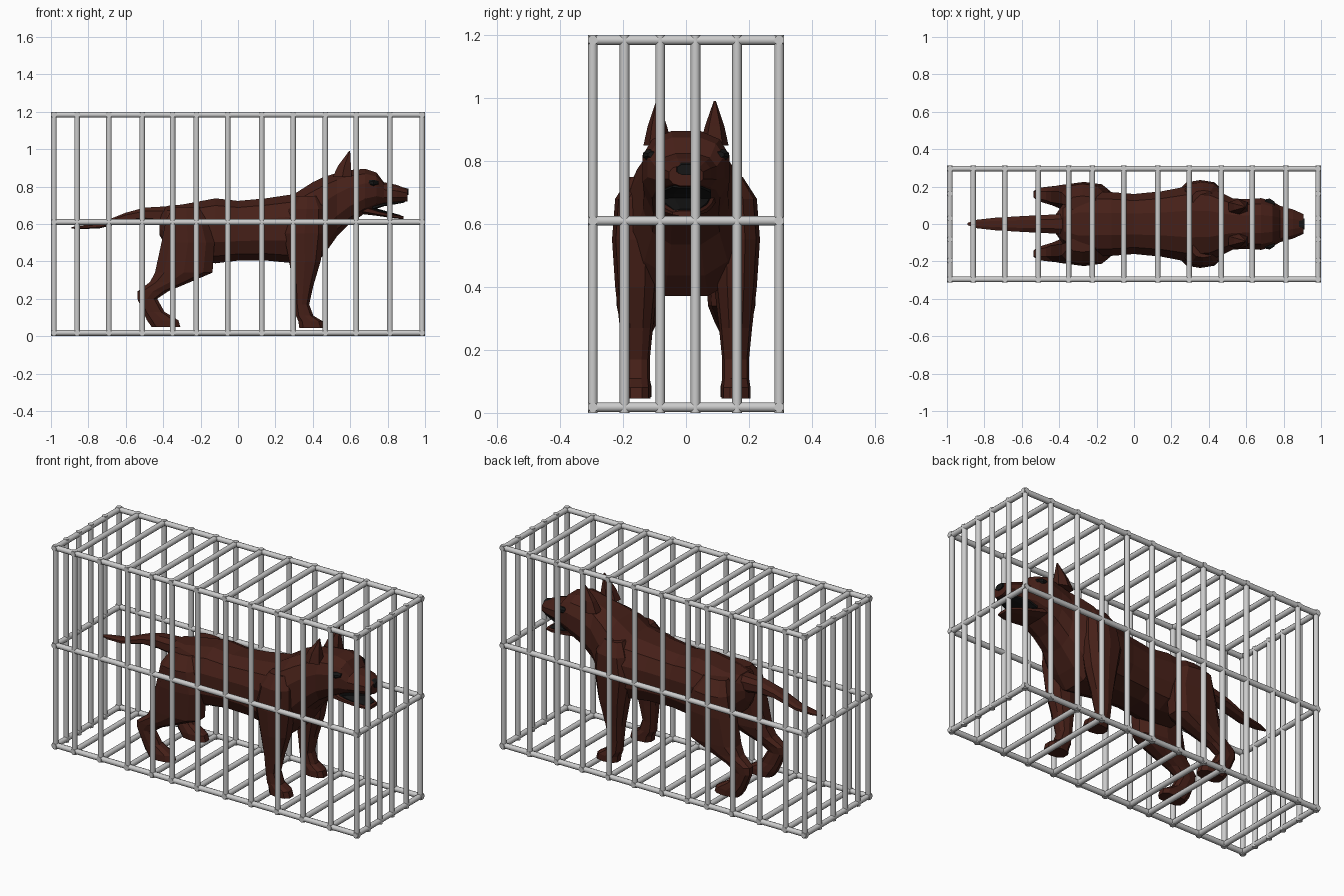
import bpy, bmesh, math
from mathutils import Vector

if "Cube" in bpy.data.objects:
    bpy.data.objects.remove(bpy.data.objects["Cube"])


def material(name, rgb):
    m = bpy.data.materials.new(name)
    m.diffuse_color = (*rgb, 1)
    m.use_nodes = True
    m.node_tree.nodes["Principled BSDF"].inputs["Base Color"].default_value = m.diffuse_color
    return m


COAT = material("dark_brown", (0.06, 0.014, 0.009))
BLACK = material("black", (0.008, 0.008, 0.008))


def finish(name, bm, mat=None):
    bmesh.ops.recalc_face_normals(bm, faces=bm.faces[:])
    me = bpy.data.meshes.new(name)
    bm.to_mesh(me)
    bm.free()
    ob = bpy.data.objects.new(name, me)
    bpy.context.collection.objects.link(ob)
    if mat:
        me.materials.append(mat)
    return ob


def loft(name, rows, axis, n=12, side=1, power=0.8, mat=COAT):
    """Rows are (position, a0, a1, b0, b1); a,b = y,z along x, or x,y along z."""
    bm = bmesh.new()
    rings = []
    for t, a0, a1, b0, b1 in rows:
        ring = []
        for i in range(n):
            ang = 2 * math.pi * (i + 0.5) / n
            c, s = math.cos(ang), math.sin(ang)
            a = (a0 + a1) / 2 + (a1 - a0) / 2 * math.copysign(abs(c) ** power, c)
            b = (b0 + b1) / 2 + (b1 - b0) / 2 * math.copysign(abs(s) ** power, s)
            p = (t, a * side, b) if axis == "x" else (a, b * side, t)
            ring.append(bm.verts.new(p))
        rings.append(ring)
    for r, q in zip(rings, rings[1:]):
        for i in range(n):
            j = (i + 1) % n
            bm.faces.new((r[i], r[j], q[j], q[i]))
    bm.faces.new(rings[0])
    bm.faces.new(rings[-1])
    return finish(name, bm, mat)


def sym(rows):
    return [(x, -w, w, b, t) for x, w, b, t in rows]


def rods(name, segments, r=0.0155):
    bm = bmesh.new()
    for p, q in segments:
        p, q = Vector(p), Vector(q)
        d = q - p
        mat = d.to_track_quat("Z", "Y").to_matrix().to_4x4()
        mat.translation = (p + q) / 2
        bmesh.ops.create_cone(bm, cap_ends=True, segments=10, radius1=r, radius2=r,
                              depth=d.length, matrix=mat)
    ob = finish(name, bm)
    bpy.context.view_layer.objects.active = ob
    ob.select_set(True)
    bpy.ops.object.shade_smooth_by_angle(angle=math.radians(40))
    ob.select_set(False)


# Cage
X, Y, LO, MID, HI = 0.984, 0.296, 0.018, 0.61, 1.184
xs = [-X, -.86, -.69, -.512, -.35, -.222, -.055, .127, .295, .467, .632, .812, X]
ys = [-.195, -.082, .03, .162]
rods("side_bars", [((x, s * Y, 0), (x, s * Y, 1.2)) for x in xs for s in (-1, 1)])
rods("end_bars", [((s * X, y, 0), (s * X, y, 1.2)) for y in ys for s in (-1, 1)])
rods("cross_bars", [((x, -.312, z), (x, .312, z)) for x in xs for z in (LO, HI)])
rods("long_rails", [((-1, s * Y, z), (1, s * Y, z)) for s in (-1, 1) for z in (LO, MID, HI)])
rods("end_rails", [((s * X, -.312, MID), (s * X, .312, MID)) for s in (-1, 1)])

# Torso, neck, skull and upper muzzle
body = loft("dog_body", sym([
    (-.42, .05, .54, .66), (-.38, .11, .47, .70), (-.30, .18, .40, .708),
    (-.12, .175, .385, .742), (0, .165, .40, .728), (.15, .18, .40, .742),
    (.30, .21, .385, .765), (.40, .205, .365, .83), (.46, .175, .43, .858),
    (.53, .14, .53, .878), (.60, .137, .60, .893), (.68, .142, .655, .898),
    (.74, .125, .685, .878), (.78, .10, .70, .825), (.85, .08, .71, .81),
    (.905, .055, .72, .787)]), "x")

# Tail and lower jaw
parts = [
    loft("tail", sym([(-.34, .06, .59, .70), (-.50, .05, .61, .69), (-.60, .045, .61, .662),
                      (-.74, .036, .576, .605), (-.84, .024, .572, .592),
                      (-.89, .006, .575, .584)]), "x", 8),
    loft("lower_jaw", sym([(.66, .10, .652, .71), (.75, .088, .642, .675),
                           (.83, .07, .63, .655), (.885, .045, .625, .642)]), "x", 8)]

front_leg = [(.045, .325, .465, .112, .205), (.08, .32, .455, .112, .205),
             (.11, .308, .405, .115, .20), (.17, .303, .382, .115, .20),
             (.27, .293, .405, .105, .21), (.40, .27, .445, .09, .225),
             (.55, .24, .47, .08, .235), (.68, .27, .465, .08, .225),
             (.75, .31, .43, .09, .18)]
hind_leg = [(.05, -.465, -.305, .11, .20), (.085, -.49, -.315, .11, .20),
            (.13, -.51, -.39, .12, .195), (.20, -.54, -.43, .125, .195),
            (.24, -.54, -.37, .115, .20), (.29, -.475, -.25, .09, .21),
            (.34, -.45, -.13, .07, .22), (.50, -.415, -.12, .06, .225),
            (.62, -.39, -.16, .06, .215), (.69, -.35, -.20, .07, .15)]
ear = [(.85, .50, .615, .045, .135), (.91, .53, .608, .06, .122),
       (.99, .593, .60, .088, .095)]
for s in (-1, 1):
    parts += [loft("front_leg", front_leg, "z", 10, s),
              loft("hind_leg", hind_leg, "z", 10, s),
              loft("ear", ear, "z", 6, s)]
    # Eye
    loft("eye", [(.70, .11, .132, .805, .835), (.725, .09, .138, .80, .838),
                 (.75, .09, .122, .81, .83)], "x", 8, s, 1, BLACK)

# Fuse the dog into one skin
bpy.context.view_layer.objects.active = body
for p in parts:
    m = body.modifiers.new("union", "BOOLEAN")
    m.operation, m.solver, m.object = "UNION", "EXACT", p
    bpy.ops.object.modifier_apply(modifier=m.name)
    bpy.data.objects.remove(p, do_unlink=True)

# Nose and dark mouth lining
loft("nose", sym([(.88, .036, .755, .797), (.912, .03, .755, .79)]), "x", 8, mat=BLACK)
loft("palate", sym([(.72, .085, .674, .70), (.78, .085, .694, .715),
                    (.89, .045, .714, .725)]), "x", 8, mat=BLACK)
loft("tongue", sym([(.72, .08, .66, .69), (.78, .07, .65, .673),
                    (.87, .038, .63, .648)]), "x", 8, mat=BLACK)
